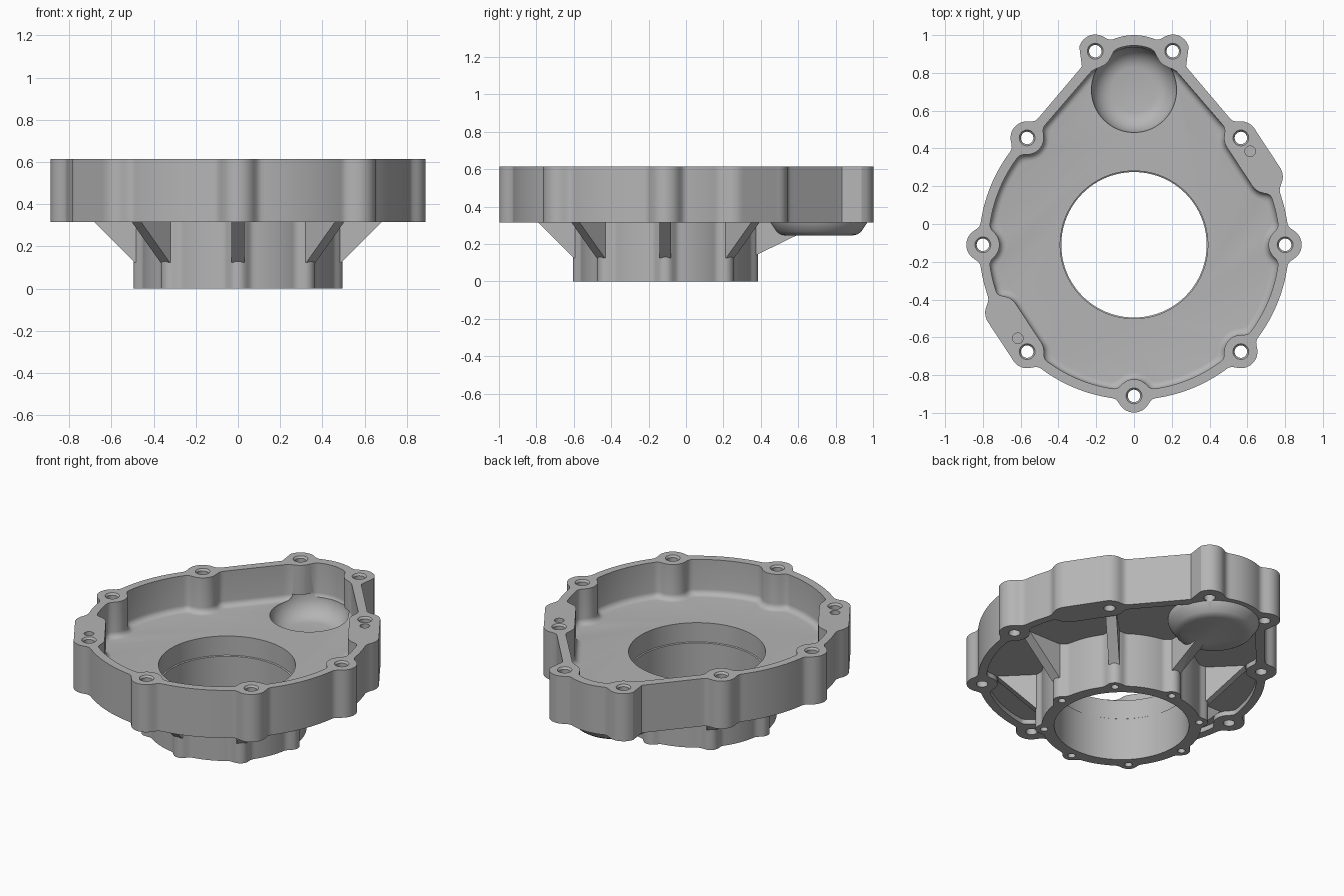
import bpy, bmesh, math
from mathutils import Vector

cube = bpy.data.objects.get("Cube")
if cube:
    bpy.data.objects.remove(cube, do_unlink=True)

CY = -0.11            # y of the bore axis
BASE, TOP = 0.315, 0.615
FLOOR, UNDER = 0.393, 0.345
BORE = Vector((0, CY))
POCKET = Vector((0, 0.71))
BOSS_R = 0.088

# Screw positions: seven on a circle about the bore, two at the narrow end
angles = [a for a in range(0, 360, 45) if a != 90]
screws = [BORE + 0.8 * Vector((math.cos(math.radians(a)), math.sin(math.radians(a)))) for a in angles]
screws += [Vector((s * 0.205, 0.915)) for s in (-1, 1)]
dowel = Vector((0.615, 0.385))
dowels = [dowel, 2 * BORE - dowel]
pad = (Vector((0.565, 0.455)), Vector((0.70, 0.25)))
pads = [pad, tuple(2 * BORE - p for p in pad)]


# ---- plan outlines as blended distance fields ----
def blend(a, b, k=0.03):
    h = max(k - abs(a - b), 0) / k
    return min(a, b) - h * h * k / 4


def teardrop(p, r1, r2):
    x, y = abs(p.x), p.y - BORE.y
    h = POCKET.y - BORE.y
    b = (r1 - r2) / h
    a = math.sqrt(1 - b * b)
    k = -b * x + a * y
    if k < 0:
        return math.hypot(x, y) - r1
    if k > a * h:
        return math.hypot(x, y - h) - r2
    return a * x + b * y - r1


def capsule(p, ends):
    d = ends[1] - ends[0]
    t = min(1, max(0, (p - ends[0]).dot(d) / d.length_squared))
    return (p - ends[0] - t * d).length - BOSS_R


def bosses(p):
    d = min((p - s).length for s in screws) - BOSS_R
    return min(d, *(capsule(p, e) for e in pads))


def outer(p):
    return blend(teardrop(p, 0.82, 0.29), bosses(p))


def cavity(p):
    return -blend(-teardrop(p, 0.77, 0.235), bosses(p))


def hub(p):
    a = math.atan2(p.y - CY, p.x)
    a = round(a / (math.pi / 4)) * math.pi / 4
    c = BORE + 0.445 * Vector((math.cos(a), math.sin(a)))
    return blend((p - BORE).length - 0.455, (p - c).length - 0.05)


def outline(field, level=0, start=1.3, n=420):
    """March along rays from the bore axis until the field reaches level."""
    pts = []
    for i in range(n):
        a = 2 * math.pi * i / n
        d = Vector((math.cos(a), math.sin(a)))
        r, sign = start, 1 if start > 1 else -1
        for _ in range(45):
            step = field(BORE + r * d) - level
            r -= step * 0.95
            if abs(step) < 1e-4:
                break
        pts.append(BORE + r * d)
    return pts


# ---- mesh helpers ----
def loft(bm, rings):
    loops = [[bm.verts.new(p) for p in ring] for ring in rings]
    n = len(loops[0])
    for lo, hi in zip(loops, loops[1:]):
        for i in range(n):
            bm.faces.new((lo[i], lo[(i + 1) % n], hi[(i + 1) % n], hi[i]))
    bm.faces.new(loops[0][::-1])
    bm.faces.new(loops[-1])


def level_ring(pts, z):
    return [(p.x, p.y, z) for p in pts]


def lathe(bm, centre, profile, n=32):
    def ring(r, z):
        return [(centre.x + r * math.cos(2 * math.pi * i / n),
                 centre.y + r * math.sin(2 * math.pi * i / n), z) for i in range(n)]
    loft(bm, [ring(r, z) for r, z in profile])


def make(name, build):
    bm = bmesh.new()
    build(bm)
    bmesh.ops.recalc_face_normals(bm, faces=bm.faces)
    mesh = bpy.data.meshes.new(name)
    bm.to_mesh(mesh)
    bm.free()
    obj = bpy.data.objects.new(name, mesh)
    bpy.context.collection.objects.link(obj)
    return obj


def combine(target, tool, operation):
    tool.hide_render = True
    mod = target.modifiers.new(tool.name, 'BOOLEAN')
    mod.operation, mod.solver, mod.object = operation, 'EXACT', tool
    bpy.context.view_layer.objects.active = target
    bpy.ops.object.modifier_apply(modifier=mod.name)
    bpy.data.objects.remove(tool, do_unlink=True)


# ---- parts ----
rim = outline(outer)
wall = outline(cavity, 0, 0.5)
housing = make("housing", lambda bm: loft(bm, [level_ring(rim, BASE), level_ring(rim, TOP)]))

# Shallow recess under the floor
combine(housing, make("under_recess", lambda bm: loft(
    bm, [level_ring(wall, BASE - 0.1), level_ring(wall, UNDER)])), 'DIFFERENCE')

# Hub with eight screw columns
hub_pts = outline(hub, n=320)
combine(housing, make("hub", lambda bm: loft(
    bm, [level_ring(hub_pts, 0), level_ring(hub_pts, 0.375)])), 'UNION')


# Sloping ribs between hub and underside
def ribs(bm):
    for k in range(8):
        a = k * math.pi / 4
        out, side = Vector((math.cos(a), math.sin(a))), Vector((-math.sin(a), math.cos(a)))
        if k == 2:
            section = [(0.42, 0.14), (0.485, 0.14), (0.71, 0.25), (0.71, 0.36), (0.42, 0.36)]
        else:
            section = [(0.42, 0.125), (0.49, 0.125), (0.725, 0.36), (0.42, 0.36)]
        rings = []
        for w in (-0.031, 0.031):
            pts = [(BORE + r * out + w * side, z) for r, z in section]
            rings.append([(p.x, p.y, z) for p, z in pts])
        loft(bm, rings)


combine(housing, make("ribs", ribs), 'UNION')

# Pocket bulge below the floor
combine(housing, make("pocket_bulge", lambda bm: lathe(bm, POCKET, [
    (0.18, 0.245), (0.205, 0.25), (0.225, 0.263), (0.258, 0.312), (0.262, 0.33), (0.262, 0.37)], 72)), 'UNION')


# Main cavity with a filleted floor edge
def cavity_cut(bm):
    fillet = 0.035
    rings = []
    for i in range(6):
        t = i / 5 * math.pi / 2
        inset = fillet * (1 - math.sin(t))
        pts = outline(cavity, -inset, 0.5) if i < 5 else wall
        rings.append(level_ring(pts, FLOOR + fillet * (1 - math.cos(t))))
    rings.append(level_ring(wall, TOP + 0.1))
    loft(bm, rings)


combine(housing, make("cavity", cavity_cut), 'DIFFERENCE')

# Dished pocket in the floor
combine(housing, make("pocket", lambda bm: lathe(bm, POCKET, [
    (0.12, 0.292), (0.15, 0.298), (0.18, 0.315), (0.205, 0.343), (0.225, 0.385), (0.227, 0.43)], 72)), 'DIFFERENCE')

# Stepped bore
combine(housing, make("bore", lambda bm: lathe(bm, BORE, [
    (0.385, -0.1), (0.385, 0.268), (0.391, 0.272), (0.391, 0.5)], 96)), 'DIFFERENCE')


# Screw, dowel and hub holes
def holes(bm):
    for s in screws:
        lathe(bm, s, [(0.033, BASE - 0.1), (0.033, TOP - 0.012), (0.045, TOP + 0.004)], 28)
    for d in dowels:
        lathe(bm, d, [(0.028, TOP - 0.08), (0.028, TOP + 0.05)], 24)
    for k in range(8):
        a = k * math.pi / 4
        c = BORE + 0.445 * Vector((math.cos(a), math.sin(a)))
        lathe(bm, c, [(0.022, -0.05), (0.022, 0.09)], 20)


combine(housing, make("holes", holes), 'DIFFERENCE')

# Cast metal colour
metal = bpy.data.materials.new("cast_grey")
metal.use_nodes = True
colour = (0.46, 0.46, 0.46, 1)
metal.diffuse_color = colour
metal.node_tree.nodes["Principled BSDF"].inputs["Base Color"].default_value = colour
housing.data.materials.clear()
housing.data.materials.append(metal)
for face in housing.data.polygons:
    face.material_index = 0

bpy.ops.object.select_all(action='DESELECT')
housing.select_set(True)
bpy.context.view_layer.objects.active = housing
bpy.ops.object.shade_smooth_by_angle(angle=math.radians(30))
